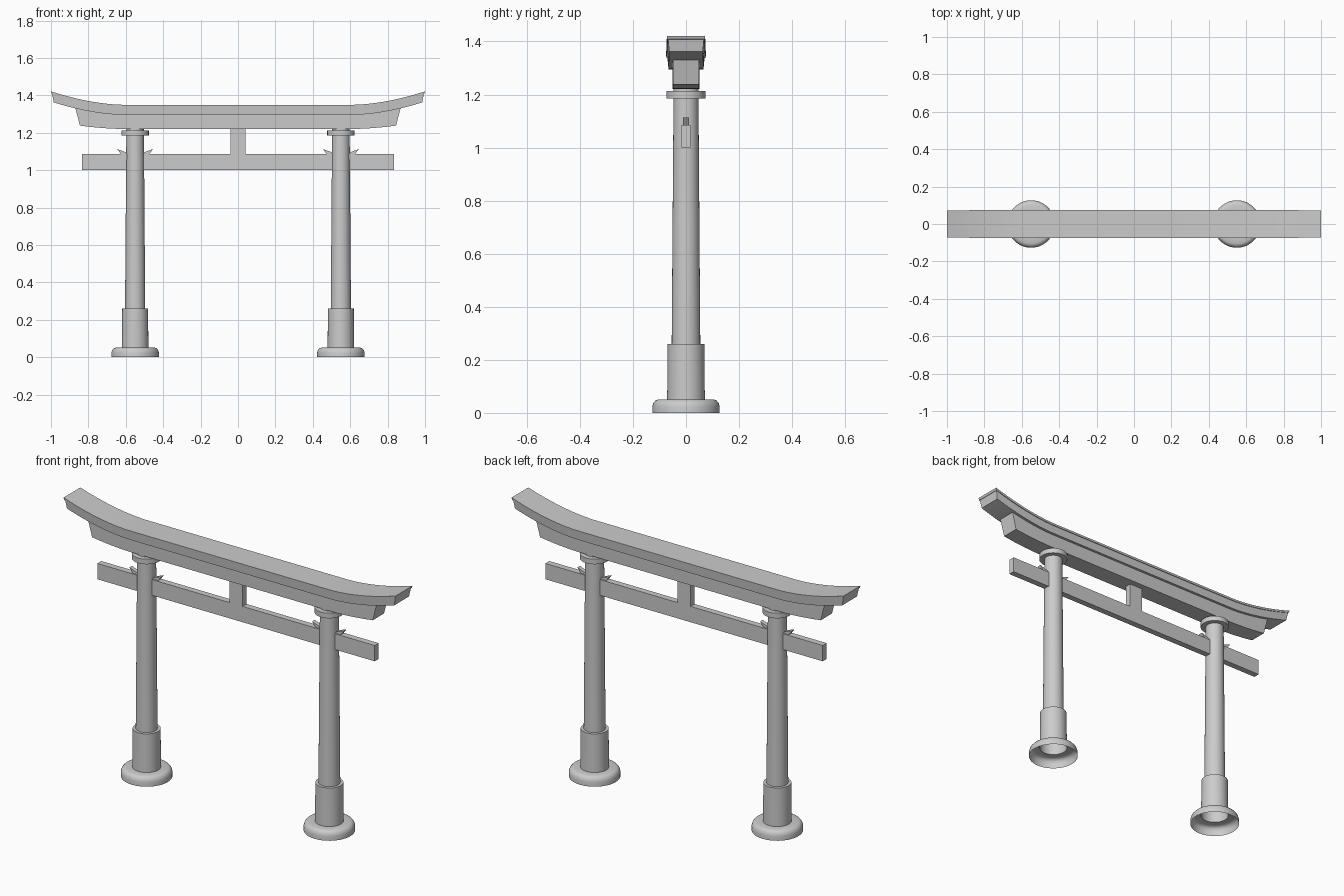
import bpy, bmesh, math

cube = bpy.data.objects.get("Cube")
if cube:
    bpy.data.objects.remove(cube, do_unlink=True)

grey = bpy.data.materials.new("light grey")
grey.use_nodes = True
GREY = (0.6, 0.6, 0.6, 1)
grey.diffuse_color = GREY
grey.node_tree.nodes["Principled BSDF"].inputs["Base Color"].default_value = GREY


def finish(name, bm, smooth=True):
    bmesh.ops.recalc_face_normals(bm, faces=bm.faces)
    mesh = bpy.data.meshes.new(name)
    bm.to_mesh(mesh)
    bm.free()
    mesh.materials.append(grey)
    obj = bpy.data.objects.new(name, mesh)
    bpy.context.collection.objects.link(obj)
    if smooth:
        bpy.ops.object.select_all(action="DESELECT")
        obj.select_set(True)
        bpy.context.view_layer.objects.active = obj
        bpy.ops.object.shade_smooth_by_angle(angle=math.radians(35))
    return obj


def lathe(name, profile, x, steps=48):
    """Revolve (radius, z) points about an upright axis at x."""
    bm = bmesh.new()
    verts = [bm.verts.new((r, 0, z)) for r, z in profile]
    edges = [bm.edges.new(pair) for pair in zip(verts, verts[1:])]
    bmesh.ops.spin(bm, geom=verts + edges, cent=(0, 0, 0), axis=(0, 0, 1),
                   angle=math.tau, steps=steps)
    bmesh.ops.remove_doubles(bm, verts=bm.verts, dist=0.0002)
    bmesh.ops.translate(bm, verts=bm.verts, vec=(x, 0, 0))
    return finish(name, bm)


def extrude_y(name, outline, half):
    """Plate with an (x, z) outline, centred on y = 0."""
    bm = bmesh.new()
    face = bm.faces.new([bm.verts.new((x, -half, z)) for x, z in outline])
    new = bmesh.ops.extrude_face_region(bm, geom=[face])["geom"]
    bmesh.ops.translate(bm, vec=(0, 2 * half, 0),
                        verts=[v for v in new if isinstance(v, bmesh.types.BMVert)])
    return finish(name, bm, smooth=False)


def rect(x, z0, z1):
    return [(-x, z0), (x, z0), (x, z1), (-x, z1)]


def rise(x):
    """Upward sweep of the lintel ends."""
    return 0.072 * (max(0, abs(x) - 0.6) / 0.4) ** 1.8


def swept_beam(name, low, high, ends, halves, lift=(1, 1)):
    """Curved beam; low/high heights, end reach and half depth at bottom/top."""
    bm = bmesh.new()
    rings = []
    stations = [0.6 + 0.4 * i / 12 for i in range(13)]
    stations = [-s for s in reversed(stations)] + stations
    for s in stations:
        ring = []
        for k, side in ((0, -1), (0, 1), (1, 1), (1, -1)):
            t = (abs(s) - 0.6) / 0.4
            x = math.copysign(0.6 + (ends[k] - 0.6) * t, s)
            z = (low, high)[k] + lift[k] * rise(x)
            ring.append(bm.verts.new((x, side * halves[k] * (1 - 0.04 * t * t), z)))
        rings.append(ring)
    for a, b in zip(rings, rings[1:]):
        for i in range(4):
            j = (i + 1) % 4
            bm.faces.new((a[i], a[j], b[j], b[i]))
    bm.faces.new(rings[0])
    bm.faces.new(rings[-1])
    return finish(name, bm)


# Posts, hollow feet, collars and wedges on both sides
for side, label in ((1, "left"), (-1, "right")):
    cx = 0.55 * side
    lathe(label + "_foot", [(0.127, 0), (0.127, 0.024), (0.123, 0.038),
                            (0.115, 0.047), (0.104, 0.051), (0.071, 0.051)], cx)
    lathe(label + "_sleeve", [(0.071, 0.051), (0.069, 0.26), (0.053, 0.26)], cx)
    lathe(label + "_post", [(0.054, 0.255), (0.047, 1.19), (0.047, 1.225)], cx)
    lathe(label + "_collar", [(0.04, 1.185), (0.073, 1.185), (0.073, 1.213),
                              (0.04, 1.213)], cx)
    for way, place in ((1, "left"), (-1, "right")):
        wedge = [(0.04, 1.08), (0.072, 1.08), (0.096, 1.113), (0.04, 1.092)]
        extrude_y(f"{label}_post_{place}_wedge",
                  [(cx + way * x, z) for x, z in wedge], 0.011)

# Straight tie beam and centre strut
extrude_y("tie_beam", rect(0.835, 1.0, 1.086), 0.017)
extrude_y("centre_strut", rect(0.04, 1.08, 1.225), 0.017)

# Curved lintels and thin roof slab
swept_beam("lower_lintel", 1.22, 1.305, (0.845, 0.872), (0.05, 0.052), (0.6, 1))
swept_beam("upper_lintel", 1.295, 1.338, (0.985, 0.994), (0.066, 0.07))
swept_beam("roof_slab", 1.338, 1.349, (0.996, 1.0), (0.074, 0.075))
